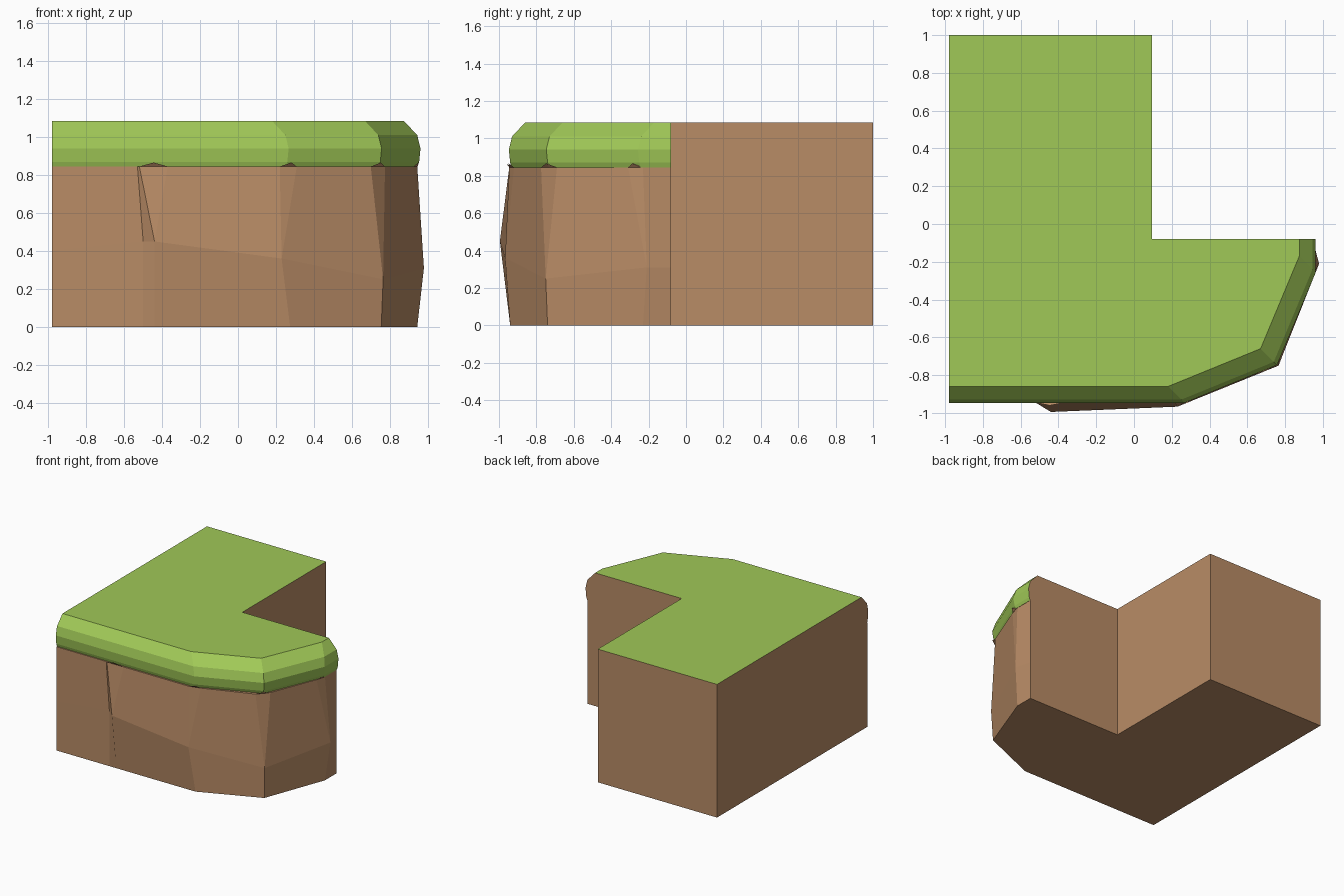
import bpy, bmesh
from mathutils import Vector

if "Cube" in bpy.data.objects:
    bpy.data.objects.remove(bpy.data.objects["Cube"])

H, LIP = 1.085, 0.845


def material(name, col):
    m = bpy.data.materials.new(name)
    m.diffuse_color = (*col, 1)
    m.use_nodes = True
    m.node_tree.nodes["Principled BSDF"].inputs["Base Color"].default_value = m.diffuse_color
    return m


# Grass lip profile: outward offset, height
PROFILE = [(0, H), (.07, 1.01), (.087, .94), (.08, .87), (.072, LIP)]

# Columns along the rounded front edge:
# inner grass point, outward direction, rock foot, rock bulge, rock top (one or two points)
COLUMNS = [
    ((-.98, -.86), (0, -1), (-.98, -.94), (-.98, -.94, .4), [(-.98, -.94)]),
    ((-.53, -.86), (0, -1), (-.50, -.94), (-.50, -.942, .45), [(-.53, -.94)]),
    ((-.45, -.86), (0, -1), (-.44, -.94), (-.44, -.995, .45), [(-.52, -.945), (-.37, -.945)]),
    ((.18, -.86), (1, -1), (.275, -.94), (.23, -.967, .36), [(.22, -.945), (.31, -.92)]),
    ((.67, -.66), (1, -1), (.755, -.74), (.765, -.75, .25), [(.70, -.775), (.775, -.69)]),
    ((.875, -.17), (1, -1), (.945, -.23), (.98, -.21, .31), [(.925, -.31), (.945, -.23)]),
    ((.875, -.08), (1, 0), (.945, -.08), (.945, -.08, .31), [(.945, -.08)]),
]

bm = bmesh.new()
V = lambda x, y, z: bm.verts.new((x, y, z))


def face(verts, mat=0):
    unique = list(dict.fromkeys(verts))
    if len(unique) > 2:
        bm.faces.new(unique).material_index = mat


cols = []
for (x, y), (dx, dy), foot, bulge, tops in COLUMNS:
    c = {"grass": [V(x + dx * d, y + dy * d, z) for d, z in PROFILE],
         "foot": V(*foot, 0), "bulge": V(*bulge)}
    c["tops"] = [V(*t, LIP) for t in tops]
    # Chipped rock facet with a small peak over the lip
    if len(tops) == 2:
        m = (Vector(tops[0]) + Vector(tops[1])) / 2 + Vector((dx, dy)) * .016
        peak = V(m.x, m.y, .866)
        l, r = c["tops"]
        face([c["bulge"], r, l])
        face([l, r, peak])
        face([c["grass"][-1], l, peak])
        face([c["grass"][-1], peak, r])
    cols.append(c)

# Grass lip and rock face between columns
for a, b in zip(cols, cols[1:]):
    for i in range(len(PROFILE) - 1):
        face([a["grass"][i], b["grass"][i], b["grass"][i + 1], a["grass"][i + 1]], 1)
    ta, tb = a["tops"][-1], b["tops"][0]
    face([a["grass"][-1], b["grass"][-1], tb, ta])
    face([ta, tb, b["bulge"], a["bulge"]])
    face([a["bulge"], b["bulge"], b["foot"], a["foot"]])

# Straight walls around the inner corner and back
corners = [(.095, -.08), (.095, 1), (-.98, 1)]
low = [V(x, y, 0) for x, y in corners]
high = [V(x, y, H) for x, y in corners]
for i in range(2):
    face([low[i], low[i + 1], high[i + 1], high[i]])
for c, k in ((cols[0], 2), (cols[-1], 0)):
    face([low[k], high[k]] + c["grass"] + c["tops"] + [c["bulge"], c["foot"]])

# Flat grass top and underside
face([c["grass"][0] for c in cols] + high, 1)
face([c["foot"] for c in cols] + low)

bmesh.ops.recalc_face_normals(bm, faces=bm.faces)
mesh = bpy.data.meshes.new("grassy_cliff_corner")
bm.to_mesh(mesh)
bm.free()
mesh.materials.append(material("earth brown", (.485, .262, .133)))
mesh.materials.append(material("grass green", (.352, .578, .095)))
bpy.context.collection.objects.link(bpy.data.objects.new("grassy_cliff_corner", mesh))
